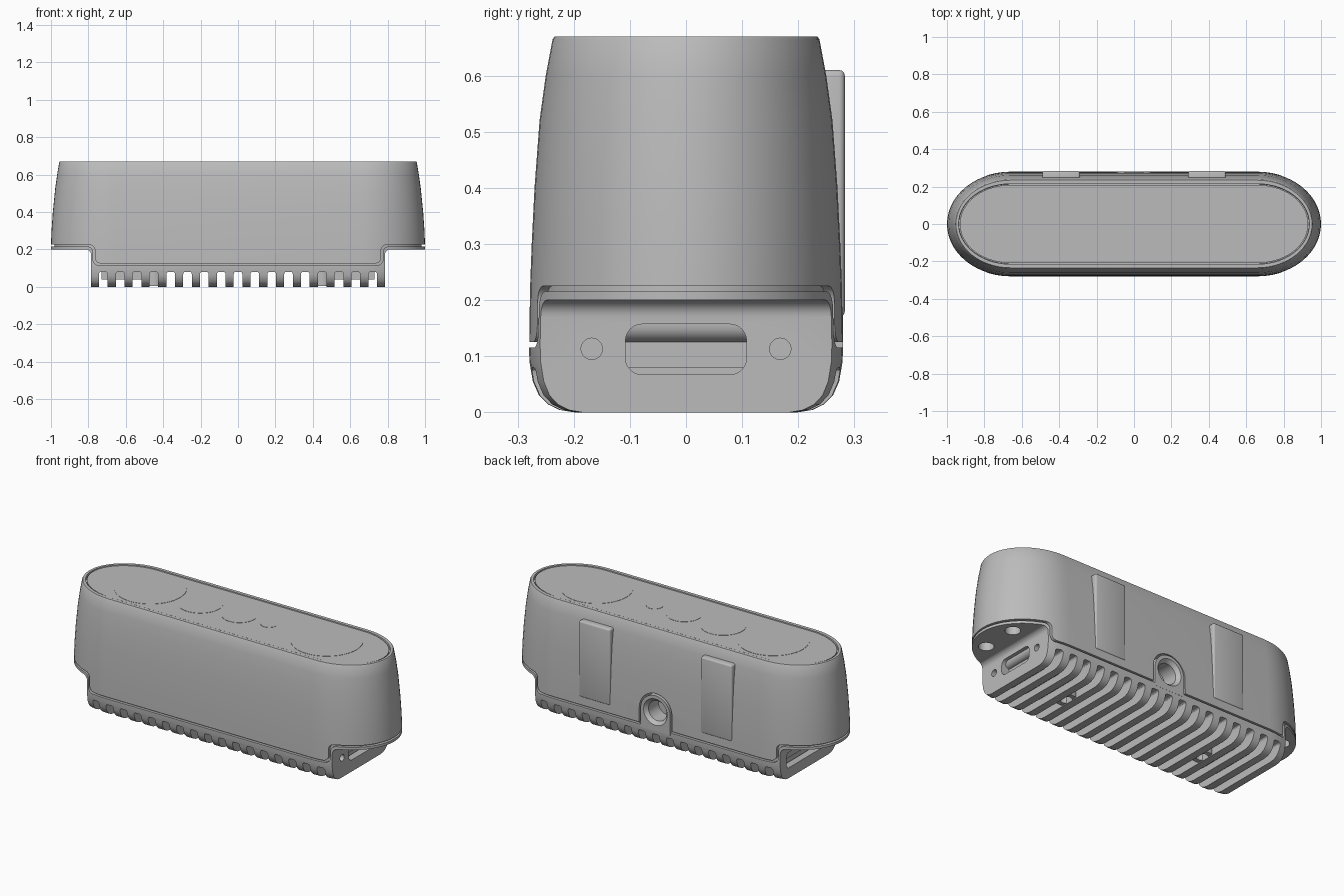
import bpy, bmesh
from math import sin, cos, pi, radians
from mathutils import Matrix

if "Cube" in bpy.data.objects:
    bpy.data.objects.remove(bpy.data.objects["Cube"], do_unlink=True)

grey = bpy.data.materials.new("plain grey")
grey.use_nodes = True
grey.diffuse_color = (0.5, 0.5, 0.5, 1)
grey.node_tree.nodes["Principled BSDF"].inputs["Base Color"].default_value = (0.5, 0.5, 0.5, 1)
STRAIGHT = 0.66  # half length of the straight sides


def finish(name, bm):
    bmesh.ops.recalc_face_normals(bm, faces=bm.faces)
    mesh = bpy.data.meshes.new(name)
    bm.to_mesh(mesh)
    bm.free()
    obj = bpy.data.objects.new(name, mesh)
    bpy.context.collection.objects.link(obj)
    mesh.materials.append(grey)
    return obj


def skin(name, rings):
    """Closed solid through equal-sized rings of points."""
    bm = bmesh.new()
    rows = [[bm.verts.new(p) for p in ring] for ring in rings]
    n = len(rows[0])
    for a, b in zip(rows, rows[1:]):
        for i in range(n):
            j = (i + 1) % n
            bm.faces.new((a[i], a[j], b[j], b[i]))
    bm.faces.new(rows[0])
    bm.faces.new(rows[-1])
    return finish(name, bm)


def oval(z, hy, hx, n=28):
    """Long outline with rounded ends."""
    pts = []
    for side in (1, -1):
        for i in range(n + 1):
            t = -pi / 2 + pi * i / n
            pts.append((side * (STRAIGHT + (hx - STRAIGHT) * cos(t)), side * hy * sin(t), z))
    return pts


def loft(name, sections):
    return skin(name, [oval(*s) for s in sections])


def prism(name, pts, lo, hi, axis="y"):
    """Extrude a 2D outline along y, or a (y, z) outline along x."""
    if axis == "y":
        return skin(name, [[(u, d, v) for u, v in pts] for d in (lo, hi)])
    return skin(name, [[(d, u, v) for u, v in pts] for d in (lo, hi)])


def round_rect(cu, cv, hu, hv, r, n=6):
    pts = []
    for k, (su, sv) in enumerate(((1, 1), (-1, 1), (-1, -1), (1, -1))):
        for i in range(n + 1):
            t = pi / 2 * (k + i / n)
            pts.append((cu + su * (hu - r) + r * cos(t), cv + sv * (hv - r) + r * sin(t)))
    return pts


def cylinder(name, loc, r, depth, axis="z", r2=None):
    bm = bmesh.new()
    turn = {"z": Matrix(), "x": Matrix.Rotation(pi / 2, 4, "Y"), "y": Matrix.Rotation(-pi / 2, 4, "X")}[axis]
    bmesh.ops.create_cone(bm, cap_ends=True, segments=40, radius1=r, radius2=r2 or r, depth=depth,
                          matrix=Matrix.Translation(loc) @ turn)
    return finish(name, bm)


def box(name, lo, hi, bevel=0):
    bm = bmesh.new()
    bmesh.ops.create_cube(bm, size=1)
    for v in bm.verts:
        v.co = [(a + b) / 2 + c * (b - a) for a, b, c in zip(lo, hi, v.co)]
    if bevel:
        bmesh.ops.bevel(bm, geom=bm.edges[:], offset=bevel, segments=3, profile=0.5, affect="EDGES")
    return finish(name, bm)


def step(zo, zi, xw, r_in, r_out, close, n=6):
    """Stepped outline, low in the middle and high at the ends, closed at a height."""
    half = [(xw - r_in + r_in * sin(pi / 2 * i / n), zi + r_in - r_in * cos(pi / 2 * i / n))
            for i in range(n + 1)] if r_in else [(xw, zi)]
    half += [(xw + r_out - r_out * cos(pi / 2 * i / n), zo - r_out + r_out * sin(pi / 2 * i / n))
             for i in range(n + 1)]
    half += [(1.2, zo), (1.2, close)]
    return [(-x, z) for x, z in reversed(half)] + half


def cut(obj, cutter, keep=False, op="DIFFERENCE"):
    mod = obj.modifiers.new("cut", "BOOLEAN")
    mod.operation, mod.solver, mod.object = op, "EXACT", cutter
    bpy.context.view_layer.objects.active = obj
    bpy.ops.object.modifier_apply(modifier=mod.name)
    if not keep:
        bpy.data.objects.remove(cutter, do_unlink=True)


def cut_all(objs, cutter):
    for o in objs:
        cut(o, cutter, keep=True)
    bpy.data.objects.remove(cutter, do_unlink=True)


# Upper shell with a recessed top
shell = loft("upper_shell", [
    (0.08, 0.28, 1.0), (0.22, 0.278, 1.0), (0.3, 0.275, 0.997), (0.4, 0.27, 0.99), (0.52, 0.261, 0.978),
    (0.6, 0.25, 0.967), (0.664, 0.238, 0.956), (0.67, 0.234, 0.952), (0.67, 0.215, 0.938), (0.655, 0.213, 0.936)])
cut(shell, prism("cutter", step(0.225, 0.125, 0.765, 0.03, 0.03, -0.5), -1, 1))

# Lower base with thin end ledges
base = loft("lower_base", [
    (0, 0.2, 1.0), (0.004, 0.225, 1.0), (0.014, 0.246, 1.0), (0.03, 0.262, 1.0), (0.055, 0.273, 1.0),
    (0.09, 0.279, 1.0), (0.12, 0.28, 1.0), (0.215, 0.278, 1.0)])
cut(base, prism("cutter", step(0.215, 0.115, 0.775, 0.03, 0.03, 1), -1, 1))
cut(base, prism("cutter", step(0.2, -0.001, 0.785, 0, 0.03, -0.5), -1, 1))

# Inner core seen in the seam between shell and base
core = loft("inner_core", [(0.09, 0.265, 0.985), (0.3, 0.262, 0.98)])
cut(core, prism("cutter", step(0.205, 0.05, 0.775, 0, 0.03, -0.5), -1, 1))

# Cooling slots across the underside
for i in range(-8, 9):
    cut(base, prism("cutter", round_rect(i * 0.09, 0, 0.023, 0.08, 0.012, 3), -1, 1))

# End ports, end screw holes and ledge holes
body = [shell, base, core]
cut_all([base, core], prism("cutter", round_rect(0, 0.112, 0.108, 0.045, 0.03), 0.735, 0.9, "x"))
cut_all([base, core], prism("cutter", round_rect(0, 0.105, 0.2, 0.045, 0.02), -0.9, -0.735, "x"))
for y in (-0.168, 0.168):
    cut_all([base, core], cylinder("cutter", (0.785, y, 0.113), 0.019, 0.06, "x"))
for x in (-0.89, 0.89):
    for y in (-0.105, 0.105):
        cut_all(body, cylinder("cutter", (x, y, 0.2), 0.04, 0.12))

# Underside screw bosses and filled slot floors
parts = []
for side, x in (("right", -0.45), ("left", 0.45)):
    boss = cylinder(side + "_screw_boss", (x, 0, 0.05), 0.058, 0.09)
    cut(boss, cylinder("cutter", (x, 0, 0), 0.032, 0.1))
    s = 1 if x > 0 else -1
    xs = sorted((s * 0.5, s * 0.73))
    parts += [boss, box(side + "_slot_floor", (xs[0], -0.13, 0.04), (xs[1], 0.13, 0.095))]


# Threaded mount on the back
def arch(r, bottom, n=24):
    return [(r, bottom)] + [(r * cos(pi * i / n), 0.21 + r * sin(pi * i / n)) for i in range(n + 1)] + [(-r, bottom)]


cut_all([shell, core], prism("cutter", arch(0.105, 0.108), 0.15, 0.5))
mount = prism("back_mount", arch(0.095, 0.1), 0.14, 0.28)
cut(mount, cylinder("cutter", (0, 0.25, 0.21), 0.058, 0.16, "y"))
cut(mount, cylinder("cutter", (0, 0.275, 0.21), 0.058, 0.03, "y", 0.085))
parts.append(mount)

# Back pads
for side, x in (("right", -0.39), ("left", 0.39)):
    parts.append(box(side + "_back_pad", (x - 0.1, 0.22, 0.17), (x + 0.1, 0.283, 0.61), 0.01))

# Top lid with faint round marks
parts.append(loft("top_lid", [(0.64, 0.209, 0.931), (0.667, 0.209, 0.931)]))
for i, (x, r) in enumerate(((-0.56, 0.19), (-0.24, 0.12), (0.01, 0.095), (0.2, 0.045), (0.57, 0.19))):
    parts.append(cylinder("top_disc_%d" % (i + 1), (x, 0, 0.6665), r, 0.004))

# Smooth shading with sharp edges kept
bpy.ops.object.select_all(action="DESELECT")
for o in body + parts:
    o.select_set(True)
bpy.context.view_layer.objects.active = shell
bpy.ops.object.shade_smooth_by_angle(angle=radians(30))
